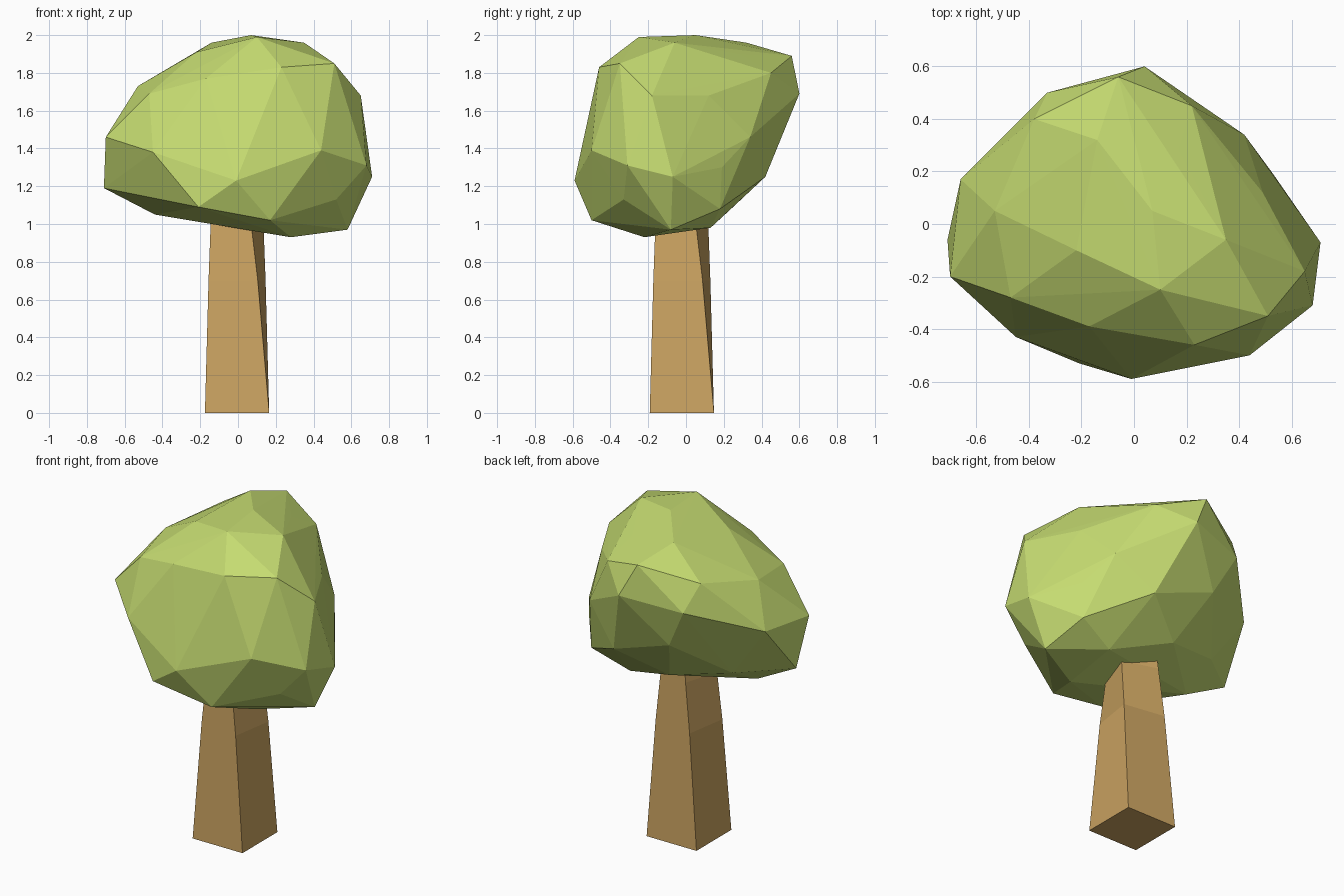
import bpy
import bmesh
from math import cos, sin, radians, pi, sqrt
from mathutils import Vector

# Remove only the default cube
default_cube = bpy.data.objects.get("Cube")
if default_cube:
    bpy.data.objects.remove(default_cube, do_unlink=True)


def make_material(name, colour):
    """Flat matte material with matching viewport and render colour."""
    material = bpy.data.materials.new(name)
    material.use_nodes = True
    material.diffuse_color = colour
    shader = material.node_tree.nodes["Principled BSDF"]
    shader.inputs["Base Color"].default_value = colour
    shader.inputs["Roughness"].default_value = 1
    return material


def make_object(name, bm, material):
    """Turn a bmesh into a flat shaded object with one material."""
    bmesh.ops.recalc_face_normals(bm, faces=bm.faces)
    mesh = bpy.data.meshes.new(name)
    bm.to_mesh(mesh)
    bm.free()
    mesh.materials.append(material)
    mesh.shade_flat()
    part = bpy.data.objects.new(name, mesh)
    bpy.context.collection.objects.link(part)
    return part


def add_square_ring(bm, centre, half_width, angle, height):
    """Add the four corners of a turned square at the given height."""
    ring = []
    for corner in range(4):
        turn = radians(angle) + pi / 4 + corner * pi / 2
        reach = half_width * sqrt(2)
        x = centre[0] + reach * cos(turn)
        y = centre[1] + reach * sin(turn)
        ring.append(bm.verts.new((x, y, height)))
    return ring


def build_trunk(material):
    """Square trunk that narrows and twists as it rises."""
    centre = (-.005, -.022)
    sections = [(.17, 0, 0), (.132, -9, .7), (.112, -17, 1), (.1, -22, 1.2)]
    bm = bmesh.new()
    rings = [add_square_ring(bm, centre, *section) for section in sections]
    for lower, upper in zip(rings, rings[1:]):
        for i in range(4):
            j = (i + 1) % 4
            bm.faces.new((lower[i], lower[j], upper[j], upper[i]))
    bm.faces.new(reversed(rings[0]))
    bm.faces.new(rings[-1])
    return make_object("trunk", bm, material)


def build_crown(material):
    """Faceted crown wrapped around a few corner points."""
    top = [(.1, -.25, 1.99), (.07, .05, 2), (.35, -.06, 1.96),
           (-.14, .32, 1.96), (-.22, -.1, 1.91), (.17, .28, 1.9),
           (-.06, .56, 1.89)]
    shoulder = [(.23, -.46, 1.83), (.51, -.35, 1.85), (.65, -.18, 1.68),
                (.49, .12, 1.68), (.22, .45, 1.8), (.04, .6, 1.69),
                (-.38, .4, 1.8), (-.33, .5, 1.64), (-.53, .05, 1.73),
                (-.47, -.28, 1.69), (-.17, -.39, 1.77)]
    middle = [(.44, -.5, 1.39), (.68, -.31, 1.31), (.71, -.07, 1.25),
              (.53, .19, 1.3), (.42, .34, 1.46), (.2, .42, 1.25),
              (-.2, .45, 1.39), (-.66, .17, 1.49), (-.7, -.2, 1.46),
              (-.45, -.43, 1.38), (-.01, -.59, 1.23)]
    underside = [(.17, -.5, 1.02), (.52, -.33, 1.13), (.28, -.22, .93),
                 (.58, -.08, .97), (.52, .18, 1.08), (.29, .13, .98),
                 (-.07, .26, 1.1), (-.43, .16, 1.17), (-.71, -.06, 1.19),
                 (-.44, -.07, 1.05), (-.21, -.53, 1.09)]
    bm = bmesh.new()
    for point in top + shoulder + middle + underside:
        bm.verts.new(Vector(point))
    bmesh.ops.convex_hull(bm, input=bm.verts)
    # Drop any points that ended up inside the shell
    loose = [vert for vert in bm.verts if not vert.link_faces]
    bmesh.ops.delete(bm, geom=loose, context="VERTS")
    return make_object("crown", bm, material)


bark = make_material("bark brown", (.6, .37, .12, 1))
leaves = make_material("leaf green", (.56, .71, .165, 1))

build_trunk(bark)
build_crown(leaves)
